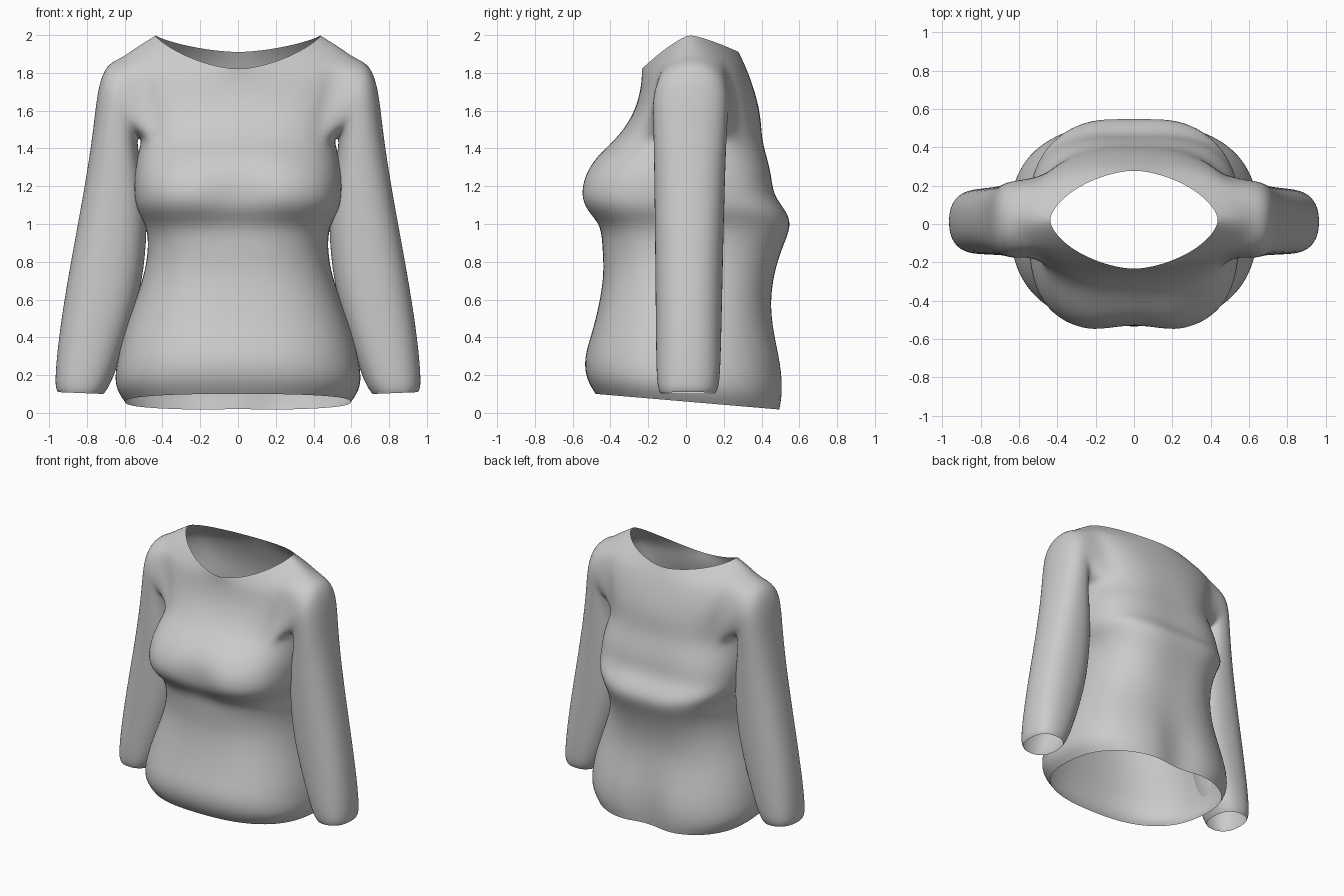
import bpy, bmesh
from math import cos, sin, pi, exp

default_cube = bpy.data.objects.get("Cube")
if default_cube:
    bpy.data.objects.remove(default_cube, do_unlink=True)

# One plain cloth colour
cloth = bpy.data.materials.new("light grey cloth")
cloth.use_nodes = True
cloth.diffuse_color = (0.6, 0.6, 0.6, 1)
shader = cloth.node_tree.nodes["Principled BSDF"]
shader.inputs["Base Color"].default_value = cloth.diffuse_color

columns = 32       # columns of faces around the body
arm_columns = 3    # columns on either side of the arm hole centre
middle_depth = 0.02

# Trunk from hem to armpit: height, half width, front depth, back depth
trunk_profile = [
    (.06, .60, .48, .52),
    (.14, .66, .53, .535),
    (.27, .645, .545, .525),
    (.42, .61, .50, .48),
    (.58, .55, .46, .455),
    (.74, .495, .435, .475),
    (.88, .475, .445, .52),
    (.99, .485, .455, .57),
    (1.07, .54, .54, .54),
    (1.15, .555, .575, .47),
    (1.26, .555, .555, .46),
    (1.36, .535, .48, .435),
    (1.45, .51, .37, .41),
]
# Yoke from armpit to neckline: progress, half width
yoke_profile = [(.27, .53), (.54, .58), (.78, .62), (.89, .54), (1, .44)]

# Sleeve from shoulder to cuff: outer x and z, inner x and z
sleeve_profile = [
    (.70, 1.85, .53, 1.45),
    (.745, 1.72, .53, 1.42),
    (.765, 1.52, .52, 1.34),
    (.80, 1.28, .49, 1.2),
    (.85, 1, .475, 1),
    (.91, .68, .50, .68),
    (.955, .38, .59, .38),
    (.975, .14, .67, .15),
    (.955, .11, .71, .10),
]


def bump(value, centre, width):
    return exp(-((value - centre) / width) ** 2)


def signed_power(value, power):
    return (1 if value >= 0 else -1) * abs(value) ** power


def body_outline(angle, half_width, front, back, roundness):
    """Rounded outline with its own front and back depth."""
    x = half_width * signed_power(cos(angle), roundness)
    depth = signed_power(sin(angle), roundness)
    reach = back - middle_depth if depth > 0 else front + middle_depth
    return x, middle_depth + depth * reach


def trunk_point(angle, height, half_width, front, back):
    roundness = .8 - .16 * bump(height, 1.12, .22)
    x, y = body_outline(angle, half_width, front, back, roundness)
    # Hollow between the breasts, and the crease down the seat and spine
    near_middle = max(0, 1 - abs(x) / .2)
    if y < 0:
        y += near_middle * .06 * bump(height, 1.17, .12)
    else:
        y -= near_middle * (.01 + .06 * bump(height, .15, .22))
    # The hem hangs lower at the back
    tilt = .1 * max(0, 1 - height / .4)
    return x, y, height - tilt * y


def yoke_point(angle, progress, half_width):
    front = .235 + .135 * (1 - progress) ** 2.5
    back = .41 - .13 * progress ** 1.8
    roundness = .78 + .42 * progress ** 4
    x, y = body_outline(angle, half_width, front, back, roundness)
    # The neckline rises to the shoulders and dips most at the front
    side_height = 1.45 + .55 * progress
    dip = .09 if sin(angle) > 0 else .18
    return x, y, side_height - dip * progress * abs(sin(angle)) ** 1.6


def sleeve_point(angle, progress, outer_x, outer_z, inner_x, inner_z):
    outward = (1 + signed_power(cos(angle), .85)) / 2
    tuck = .9 if progress == 1 else 1
    half_depth = (.205 - .04 * progress) * tuck
    y = .025 - .015 * progress + half_depth * signed_power(sin(angle), .85)
    return (inner_x + (outer_x - inner_x) * outward, y,
            inner_z + (outer_z - inner_z) * outward)


bm = bmesh.new()


def make_ring(point, count, *row):
    return [bm.verts.new(point(2 * pi * i / count, *row)) for i in range(count)]


# Body tube, left open for the arms
body = [make_ring(trunk_point, columns, *row) for row in trunk_profile]
body += [make_ring(yoke_point, columns, *row) for row in yoke_profile]
hole_low = len(trunk_profile) - 1
hole_high = hole_low + 3
half_turn = columns // 2
for level in range(len(body) - 1):
    lower, upper = body[level], body[level + 1]
    for c in range(columns):
        around = (c + .5) % half_turn
        in_arm_hole = min(around, half_turn - around) < arm_columns
        if in_arm_hole and hole_low <= level < hole_high:
            continue
        n = (c + 1) % columns
        bm.faces.new((lower[c], lower[n], upper[n], upper[c]))


def add_sleeve(side):
    """Carry the edge of an arm hole down into an open tube."""
    centre = 0 if side > 0 else half_turn

    def rim(level, step):
        return body[level][(centre + side * step) % columns]

    # Walk the rim from the top centre, over the back, and round to the front
    loop = [rim(hole_high, k) for k in range(arm_columns + 1)]
    loop += [rim(k, arm_columns) for k in range(hole_high - 1, hole_low, -1)]
    loop += [rim(hole_low, k) for k in range(arm_columns, -arm_columns - 1, -1)]
    loop += [rim(k, -arm_columns) for k in range(hole_low + 1, hole_high)]
    loop += [rim(hole_high, k) for k in range(-arm_columns, 0)]
    count = len(loop)
    for index, row in enumerate(sleeve_profile):
        progress = index / (len(sleeve_profile) - 1)
        ring = make_ring(sleeve_point, count, progress, *row)
        for vert in ring:
            vert.co.x *= side
        for i in range(count):
            j = (i + 1) % count
            quad = (loop[i], loop[j], ring[j], ring[i])
            bm.faces.new(quad[::-side])
        loop = ring


for side in (1, -1):
    add_sleeve(side)

mesh = bpy.data.meshes.new("long_sleeved_top")
bm.to_mesh(mesh)
bm.free()
mesh.materials.append(cloth)
mesh.shade_smooth()
top = bpy.data.objects.new("long_sleeved_top", mesh)
bpy.context.collection.objects.link(top)
smoothing = top.modifiers.new("soft cloth", "SUBSURF")
smoothing.levels = smoothing.render_levels = 2
